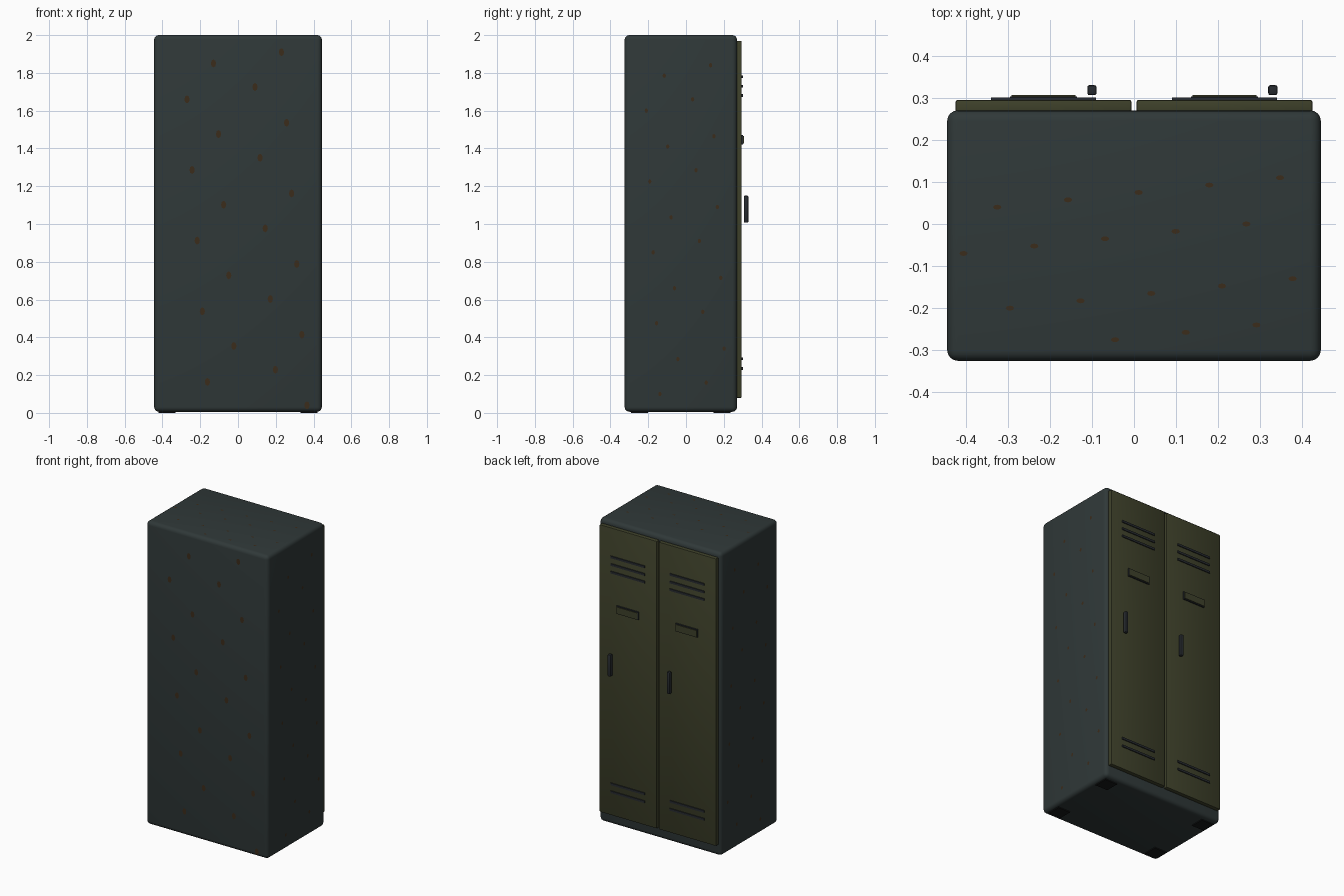
import bpy, bmesh, math
from mathutils import Matrix, Vector

if "Cube" in bpy.data.objects:
    bpy.data.objects.remove(bpy.data.objects["Cube"])


def material(name, rgb):
    m = bpy.data.materials.new(name)
    m.diffuse_color = (*rgb, 1)
    m.use_nodes = True
    m.node_tree.nodes["Principled BSDF"].inputs["Base Color"].default_value = m.diffuse_color
    return m


STEEL = material("dark steel", (0.029, 0.040, 0.040))
OLIVE = material("olive paint", (0.048, 0.052, 0.023))
METAL = material("handle metal", (0.020, 0.024, 0.029))
RUST = material("rust", (0.044, 0.025, 0.011))
RUBBER = material("black rubber", (0.008, 0.009, 0.009))


def finish(name, bm, mat):
    me = bpy.data.meshes.new(name)
    bm.to_mesh(me)
    bm.free()
    me.materials.append(mat)
    ob = bpy.data.objects.new(name, me)
    bpy.context.collection.objects.link(ob)
    return ob


def box(name, lo, hi, mat, bevel=0.0, segments=2):
    lo, hi = Vector(lo), Vector(hi)
    bm = bmesh.new()
    bmesh.ops.create_cube(bm, size=1, matrix=Matrix.Translation((lo + hi) / 2)
                          @ Matrix.Diagonal((*(hi - lo), 1)))
    ob = finish(name, bm, mat)
    if bevel:
        mod = ob.modifiers.new("bevel", 'BEVEL')
        mod.width, mod.segments = bevel, segments
        bpy.context.view_layer.objects.active = ob
        ob.select_set(True)
        bpy.ops.object.modifier_apply(modifier="bevel")
        bpy.ops.object.shade_smooth_by_angle(angle=math.radians(40))
        ob.select_set(False)
    return ob


# cabinet shell and foot pads
box("cabinet", (-0.444, -0.325, 0.006), (0.444, 0.27, 2.0), STEEL, 0.025, 4)
for sx in (-1, 1):
    for y in (-0.29, 0.145):
        xs = sorted((sx * 0.33, sx * 0.42))
        box("foot_pad", (xs[0], y, 0), (xs[1], y + 0.09, 0.01), RUBBER)

# two doors with vents, label holder and handle
for side, cx in (("left", -0.215), ("right", 0.215)):
    box(side + "_door", (cx - 0.209, 0.262, 0.08), (cx + 0.209, 0.295, 1.97),
        OLIVE, 0.005)
    for z in (1.78, 1.73, 1.68, 0.287, 0.235):
        box(side + "_vent_slat", (cx - 0.125, 0.29, z - 0.007),
            (cx + 0.125, 0.301, z + 0.007), METAL)
    box(side + "_label_frame", (cx - 0.08, 0.29, 1.42),
        (cx + 0.08, 0.303, 1.472), METAL)
    box(side + "_label_plate", (cx - 0.076, 0.295, 1.425),
        (cx + 0.076, 0.307, 1.467), OLIVE)
    hx = cx + 0.115
    box(side + "_handle", (hx - 0.011, 0.306, 1.007),
        (hx + 0.011, 0.33, 1.15), METAL, 0.005)


# rust flecks: thin oval plates on a slanted lattice over each panel
def flecks(name, starts, step, count, ulim, vlim, ru, rv, to_world):
    bm = bmesh.new()
    for s in starts:
        for k in range(count):
            u, v = s[0] + k * step[0], s[1] + k * step[1]
            if not (ulim[0] < u < ulim[1] and vlim[0] < v < vlim[1]):
                continue
            bm.faces.new([bm.verts.new(to_world(
                u + ru * math.cos(a * math.tau / 8),
                v + rv * math.sin(a * math.tau / 8))) for a in range(8)])
    bmesh.ops.recalc_face_normals(bm, faces=bm.faces)
    centre = Vector((0, 0, 1))
    for f in bm.faces:
        if f.normal.dot(f.calc_center_median() - centre) < 0:
            f.normal_flip()
    finish(name, bm, RUST)


flecks("front_rust", [(0.23, 1.91), (0.09, 1.725), (-0.13, 1.85), (-0.27, 1.66)],
       (0.027, -0.374), 6, (-0.41, 0.41), (0.035, 1.97), 0.014, 0.021,
       lambda u, v: (u, -0.326, v))
side_starts = [(-0.21, 1.6), (0.13, 1.84), (-0.115, 1.785), (0.035, 1.66)]
for label, x in (("right", 0.445), ("left", -0.445)):
    flecks(label + "_rust", side_starts, (0.018, -0.375), 5,
           (-0.29, 0.235), (0.04, 1.96), 0.009, 0.012,
           lambda u, v, x=x: (x, u, v))
flecks("top_rust", [(-0.325, 0.04), (-0.405, -0.07), (-0.295, -0.2), (-0.045, -0.275)],
       (0.168, 0.0175), 5, (-0.41, 0.41), (-0.29, 0.24), 0.010, 0.006,
       lambda u, v: (u, v, 2.0008))
